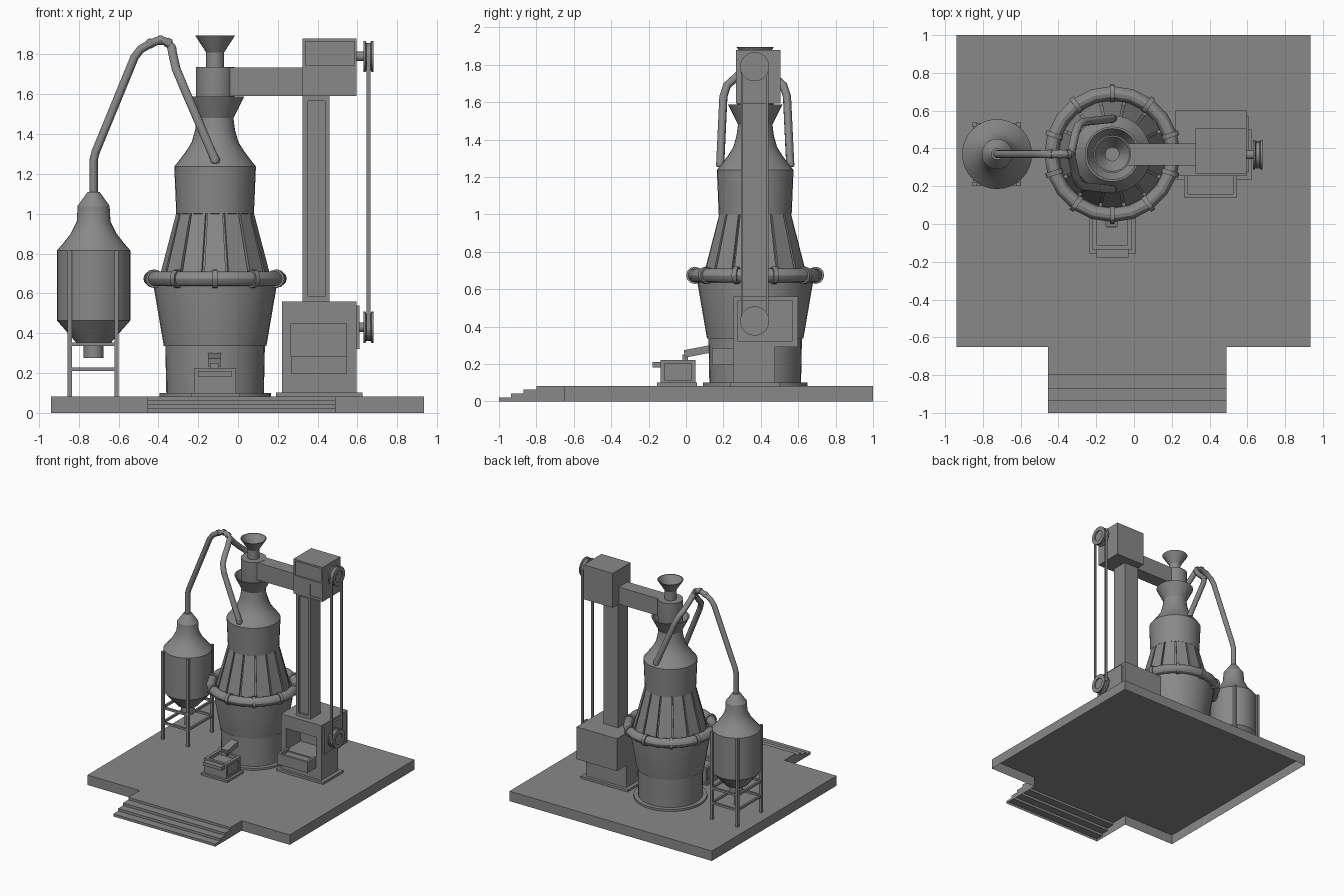
import bpy, bmesh, math
from mathutils import Vector

if "Cube" in bpy.data.objects:
    bpy.data.objects.remove(bpy.data.objects["Cube"])

GREY = bpy.data.materials.new("iron grey")
GREY.diffuse_color = (0.25, 0.25, 0.25, 1)
GREY.use_nodes = True
GREY.node_tree.nodes["Principled BSDF"].inputs["Base Color"].default_value = GREY.diffuse_color


def finish(name, bm, smooth=False, fix=True):
    if fix:
        bmesh.ops.recalc_face_normals(bm, faces=bm.faces)
    me = bpy.data.meshes.new(name)
    bm.to_mesh(me)
    bm.free()
    me.materials.append(GREY)
    ob = bpy.data.objects.new(name, me)
    bpy.context.collection.objects.link(ob)
    if smooth:
        bpy.ops.object.select_all(action='DESELECT')
        ob.select_set(True)
        bpy.context.view_layer.objects.active = ob
        bpy.ops.object.shade_smooth_by_angle(angle=math.radians(30))
    return ob


def box(name, x, y, z, cuts=()):
    """Box from ranges; cuts are (x, y, z) ranges removed from it."""
    bm = bmesh.new()
    bmesh.ops.create_cube(bm, size=1)
    for v in bm.verts:
        v.co = [r[0] if c < 0 else r[1] for r, c in zip((x, y, z), v.co)]
    ob = finish(name, bm)
    for cut in cuts:
        cutter = box(name + "_cutter", *cut)
        mod = ob.modifiers.new("recess", 'BOOLEAN')
        mod.operation, mod.solver, mod.object = 'DIFFERENCE', 'EXACT', cutter
        bpy.context.view_layer.objects.active = ob
        bpy.ops.object.modifier_apply(modifier=mod.name)
        bpy.data.objects.remove(cutter)
    return ob


def lathe(name, profile, cx, cy, n=32, axis='Z'):
    """Revolve (radius, height) points; along X the profile is (radius, x) around (y, z)."""
    bm = bmesh.new()
    rings = []
    for r, h in profile:
        ring = []
        for i in range(1 if r == 0 else n):
            a = 2 * math.pi * i / n
            u, w = cx + r * math.cos(a), cy + r * math.sin(a)
            ring.append(bm.verts.new((u, w, h) if axis == 'Z' else (h, u, w)))
        rings.append(ring)
    for a, b in zip(rings, rings[1:]):
        for i in range(n):
            j = (i + 1) % n
            if len(a) == 1:
                bm.faces.new((a[0], b[i], b[j]))
            elif len(b) == 1:
                bm.faces.new((a[i], a[j], b[0]))
            else:
                bm.faces.new((a[i], a[j], b[j], b[i]))
    return finish(name, bm, True)


def pipe(name, pts, r, n=12):
    """Round tube along points, with mitred joints."""
    bm = bmesh.new()
    pts = [Vector(p) for p in pts]
    rings = []
    side = None
    for i, p in enumerate(pts):
        t = (pts[min(i + 1, len(pts) - 1)] - pts[max(i - 1, 0)]).normalized()
        side = side or (Vector((0, 1, 0)) if abs(t.y) < .9 else Vector((1, 0, 0)))
        side = (side - t * side.dot(t)).normalized()
        up = t.cross(side)
        rings.append([bm.verts.new(p + r * (side * math.cos(2 * math.pi * k / n)
                      + up * math.sin(2 * math.pi * k / n))) for k in range(n)])
    for a, b in zip(rings, rings[1:]):
        for k in range(n):
            bm.faces.new((a[k], a[(k + 1) % n], b[(k + 1) % n], b[k]))
    bm.faces.new(rings[0])
    bm.faces.new(rings[-1])
    return finish(name, bm, True)


# Platform with front steps: a hollow shell, open underneath
TOP, SX = .083, (-.455, .49)
bm = bmesh.new()
face = lambda *pts: bm.faces.new([bm.verts.new(p) for p in pts])
rim = [(SX[1], -.80), (SX[1], -.65), (.935, -.65), (.935, 1), (-.94, 1), (-.94, -.65),
       (SX[0], -.65), (SX[0], -.80)]
face(*[(x, y, TOP) for x, y in rim])
for (x0, y0), (x1, y1) in zip(rim, rim[1:]):
    face((x0, y0, 0), (x1, y1, 0), (x1, y1, TOP), (x0, y0, TOP))
stairs = [(-1, 0), (-1, .021), (-.935, .021), (-.935, .042), (-.87, .042), (-.87, .063),
          (-.80, .063), (-.80, TOP)]
for (y0, z0), (y1, z1) in zip(stairs, stairs[1:]):
    face((SX[0], y0, z0), (SX[1], y0, z0), (SX[1], y1, z1), (SX[0], y1, z1))
    if z0 == z1:
        face((SX[1], y0, 0), (SX[1], y1, 0), (SX[1], y1, z1), (SX[1], y0, z1))
        face((SX[0], y1, 0), (SX[0], y0, 0), (SX[0], y0, z1), (SX[0], y1, z1))
finish("platform", bm, fix=False)

# Furnace body
FX, FY = -.115, .37
lathe("furnace_foot", [(0, TOP), (.28, TOP), (.28, .10), (0, .10)], FX, FY)
lathe("furnace_hearth", [(0, .09), (.245, .09), (.25, .337), (.258, .337), (.308, .63),
                         (.308, .66), (0, .66)], FX, FY)
lathe("furnace_cone", [(0, .64), (.27, .64), (.18, 1.0), (0, 1.0)], FX, FY, 28)
lathe("furnace_stack", [(0, .99), (.195, 1.0), (.205, 1.237), (.175, 1.275), (.145, 1.315),
                        (.117, 1.36), (.10, 1.42), (.092, 1.48), (.146, 1.588),
                        (.135, 1.588), (.085, 1.49), (0, 1.49)], FX, FY)
lathe("furnace_cap", [(0, 1.48), (.085, 1.48), (.097, 1.59), (.097, 1.737), (0, 1.737)], FX, FY)
lathe("feed_funnel", [(0, 1.73), (.045, 1.73), (.045, 1.81), (.1, 1.895), (.092, 1.895),
                      (.036, 1.81), (.036, 1.76), (0, 1.76)], FX, FY, 24)

# Staves round the cone, with narrow gaps between
bm = bmesh.new()
for i in range(14):
    mid = -math.pi / 2 + 2 * math.pi * i / 14
    half = math.pi / 14 * .88
    corners = []
    for z, r in ((.66, .285), (1.0, .196)):
        for rr in (r - .03, r):
            for a in (mid - half, mid + half):
                corners.append(bm.verts.new((FX + rr * math.cos(a), FY + rr * math.sin(a), z)))
    for f in ((0, 1, 3, 2), (4, 5, 7, 6), (0, 1, 5, 4), (2, 3, 7, 6), (0, 2, 6, 4), (1, 3, 7, 5)):
        bm.faces.new([corners[k] for k in f])
finish("cone_staves", bm)

# Air ring with collars
RZ, RR = .674, .323
lathe("air_ring", [(RR + .037 * math.cos(k * math.pi / 6), RZ + .037 * math.sin(k * math.pi / 6))
                   for k in range(13)], FX, FY, 20)
for i in range(10):
    a = math.pi / 2 + i * math.pi / 5
    c = Vector((FX + RR * math.cos(a), FY + RR * math.sin(a), RZ))
    t = Vector((-math.sin(a), math.cos(a), 0)) * .013
    pipe("ring_collar", [c - t, c + t], .046)

# Gas tank on its stand
TX, TY = -.725, .37
lathe("gas_tank", [(0, .275), (.05, .275), (.05, .35), (.085, .35), (.185, .465), (.185, .815),
                   (.15, .855), (.115, .9), (.085, .96), (.08, 1.04), (.03, 1.11), (0, 1.11)], TX, TY)
LX, LY = (-.845, -.61), (.212, .528)
for x in LX:
    for y in LY:
        box("tank_leg", (x - .011, x + .011), (y - .011, y + .011), (TOP, .815))
for z in (.345, .22):
    for y in LY:
        box("stand_rail", LX, (y - .008, y + .008), (z - .009, z + .009))
    for x in LX:
        box("stand_rail", (x - .008, x + .008), LY, (z - .009, z + .009))

# Gas pipe, forking into two legs at the stack
pipe("gas_pipe", [(TX, TY, 1.09), (TX, TY, 1.27), (-.715, TY, 1.31), (-.52, TY, 1.785), (-.49, TY, 1.825),
                  (-.44, TY, 1.855), (-.39, TY, 1.873), (-.35, TY, 1.86), (-.325, TY, 1.82)], .021)
for x, z, d in ((-.44, 1.855, .005), (-.39, 1.872, 0), (-.35, 1.858, -.006)):
    pipe("pipe_collar", [(x - .01, TY, z - d), (x + .01, TY, z + d)], .024)
for s in (-1, 1):
    pipe("pipe_fork", [(-.335, TY, 1.84), (-.325, TY + s * .04, 1.79), (-.31, TY + s * .11, 1.725),
                       (-.295, TY + s * .15, 1.69), (-.27, TY + s * .17, 1.63),
                       (-.115, TY + s * .187, 1.27)], .022)
    lathe("fork_end", [(0, 1.25), (.02, 1.255), (.024, 1.27), (.02, 1.285), (0, 1.29)],
          FX, TY + s * .187, 12)

# Hoist: column, arm and head
box("hoist_column", (.325, .46), (.30, .435), (.55, 1.6),
    [((.352, .438), (.2, .315), (.585, 1.565))])
box("hoist_arm", (-.12, .34), (.31, .425), (1.592, 1.735))
box("hoist_head", (.325, .595), (.268, .505), (1.592, 1.88),
    [((.338, .582), (.2, .28), (1.745, 1.865)), ((.48, .575), (.2, .275), (1.612, 1.708))])

# Drive machine with open bay and filled tray
box("machine_foot", (.19, .625), (.235, .50), (TOP, .102))
box("machine_base", (.22, .595), (.255, .475), (.09, .30),
    [((.265, .545), (.2, .45), (.27, .4))])
box("machine_body", (.22, .595), (.255, .60), (.29, .56),
    [((.265, .545), (.2, .45), (.28, .45))])
box("machine_tray", (.265, .545), (.14, .27), (.195, .285),
    [((.285, .525), (.16, .3), (.26, .4))])
box("bearing_plate", (.59, .61), (.275, .57), (.32, .54))

# Pulleys, axles and belt
for z in (1.79, .43):
    lathe("pulley", [(0, .63), (.078, .63), (.078, .64), (.068, .645), (.068, .665), (.078, .67),
                     (.078, .68), (.045, .68), (.045, .672), (0, .672)], TY - .003, z, 28, 'X')
    lathe("axle", [(0, .59), (.024, .59), (.024, .635), (0, .635)], TY - .003, z, 16, 'X')
for s in (-1, 1):
    y = TY - .003 + s * .067
    box("belt", (.645, .665), (y - .006, y + .006), (.43, 1.79))

# Slag box with spout
box("slag_box_foot", (-.235, .01), (-.155, .06), (TOP, .1))
box("slag_box", (-.22, -.01), (-.135, .05), (.09, .222),
    [((-.195, -.035), (-.112, .03), (.195, .3)), ((-.02, .1), (-.115, .03), (.115, .2)),
     ((-.4, -.21), (-.115, .03), (.115, .2))])
box("slag_box_lip", (-.2, -.03), (-.178, -.125), (.182, .21))
spout = box("spout", (-.15, -.085), (-.075, .075), (-.02, .02))
spout.location = (0, .065, .268)
spout.rotation_euler.x = math.radians(11)
box("spout_lip", (-.14, -.095), (-.02, .01), (.222, .25))
